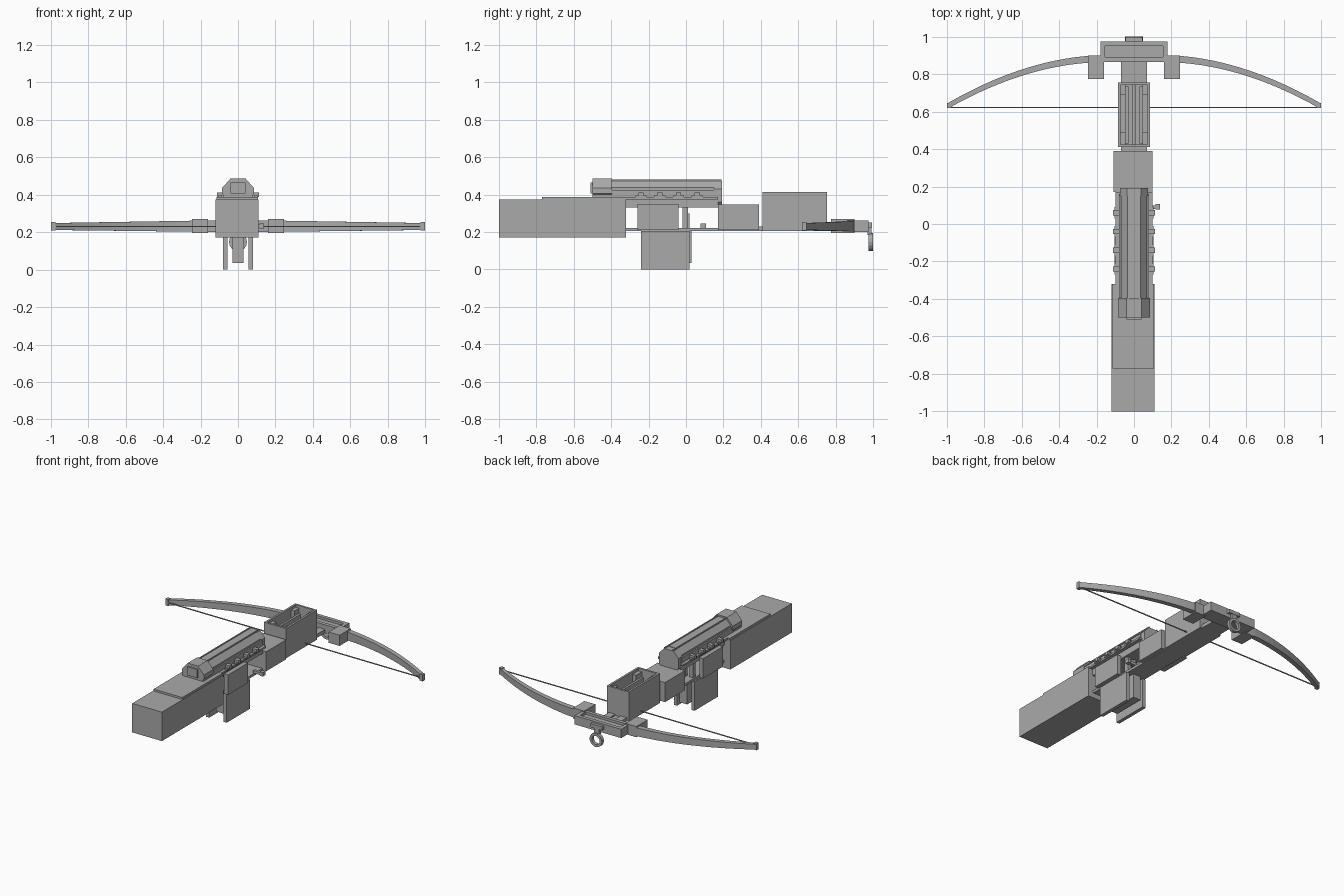
import bpy, bmesh, math
from mathutils import Vector

if "Cube" in bpy.data.objects:
    bpy.data.objects.remove(bpy.data.objects["Cube"])

grey = bpy.data.materials.new("mid grey")
grey.diffuse_color = (0.4, 0.4, 0.4, 1)
grey.use_nodes = True
grey.node_tree.nodes["Principled BSDF"].inputs["Base Color"].default_value = grey.diffuse_color


def finish(name, bm):
    bmesh.ops.recalc_face_normals(bm, faces=bm.faces)
    me = bpy.data.meshes.new(name)
    bm.to_mesh(me)
    bm.free()
    me.materials.append(grey)
    ob = bpy.data.objects.new(name, me)
    bpy.context.collection.objects.link(ob)
    return ob


def boxes(name, *spans):
    """Each span is x0, x1, y0, y1, z0, z1."""
    bm = bmesh.new()
    for x0, x1, y0, y1, z0, z1 in spans:
        vs = bmesh.ops.create_cube(bm, size=1)["verts"]
        for v in vs:
            v.co = Vector((x1 if v.co.x > 0 else x0,
                           y1 if v.co.y > 0 else y0,
                           z1 if v.co.z > 0 else z0))
    return finish(name, bm)


def pair(name, *spans):
    """Boxes repeated on both sides of x = 0."""
    return boxes(name, *spans, *[(-b, -a, c, d, e, f) for a, b, c, d, e, f in spans])


def extrude_y(name, profile, y0, y1):
    """Right half of an xz profile, mirrored and extruded along y."""
    pts = profile + [(-x, z) for x, z in reversed(profile)]
    bm = bmesh.new()
    a = [bm.verts.new((x, y0, z)) for x, z in pts]
    b = [bm.verts.new((x, y1, z)) for x, z in pts]
    bm.faces.new(a)
    bm.faces.new(b)
    for i in range(len(pts)):
        j = (i + 1) % len(pts)
        bm.faces.new((a[i], a[j], b[j], b[i]))
    return finish(name, bm)


def tray(name, x, y0, y1, z0, z1, wall, floor):
    """Box with an open top."""
    return boxes(name, (-x, x, y0, y1, z0, floor),
                 (-x, -x + wall, y0, y1, floor, z1), (x - wall, x, y0, y1, floor, z1),
                 (-x + wall, x - wall, y0, y0 + wall, floor, z1),
                 (-x + wall, x - wall, y1 - wall, y1, floor, z1))


# Stock and its stepped top plate
boxes("stock", (-0.12, 0.11, -1, -0.32, 0.17, 0.373))
boxes("stock_top_plate", (-0.115, 0.107, -0.77, -0.32, 0.373, 0.387))

# Lower rail and receiver
boxes("lower_rail", (-0.07, 0.07, -0.32, 0.89, 0.205, 0.222))
pair("front_rails", (0.02, 0.07, 0.39, 0.89, 0.222, 0.23))
boxes("receiver_roof", (-0.075, 0.075, -0.32, 0.17, 0.33, 0.38))
pair("receiver_side_plates", (0.075, 0.105, -0.26, -0.04, 0.21, 0.35))
boxes("fore_block", (-0.11, 0.1, 0.17, 0.39, 0.21, 0.347))
pair("receiver_lugs", (0.035, 0.06, -0.02, 0.01, 0.22, 0.33))

# Grip with two plates around a core
pair("grip_plates", (0.055, 0.08, -0.24, 0.02, 0, 0.205))
boxes("grip_core", (-0.03, 0.03, -0.2, 0.03, 0.035, 0.205))
boxes("trigger", (-0.012, 0.012, 0.0, 0.02, 0.22, 0.3),
      (-0.012, 0.012, -0.015, 0.005, 0.29, 0.33))
boxes("side_catch", (0.06, 0.12, 0.08, 0.1, 0.222, 0.24),
      (0.115, 0.138, 0.078, 0.108, 0.218, 0.245))

# Open magazine with internal rails
tray("magazine", 0.085, 0.41, 0.755, 0.205, 0.413, 0.014, 0.25)
pair("magazine_liners", (0.045, 0.071, 0.424, 0.49, 0.25, 0.395),
     (0.03, 0.045, 0.43, 0.735, 0.25, 0.36),
     (0.045, 0.071, 0.69, 0.741, 0.25, 0.395))
boxes("magazine_follower", (-0.01, 0.01, 0.424, 0.741, 0.25, 0.33))

# Scope: base, faceted tube, eyepiece and front cap
boxes("scope_base", (-0.1, 0.1, -0.33, 0.17, 0.375, 0.388),
      (-0.08, 0.08, -0.5, 0.16, 0.388, 0.425))
pair("scope_bolts", *[s for y in (0.06, -0.04, -0.14, -0.24) for s in (
    (0.08, 0.112, y - 0.014, y + 0.014, 0.387, 0.412),
    (0.085, 0.105, y - 0.03, y + 0.03, 0.382, 0.396))])
extrude_y("scope_tube", [(0.07, 0.42), (0.07, 0.437), (0.035, 0.475)], -0.4, 0.15)
extrude_y("scope_eyepiece", [(0.07, 0.39), (0.085, 0.405), (0.085, 0.435),
                             (0.04, 0.486)], -0.5, -0.395)
cap = extrude_y("scope_front_cap", [(0.05, 0.33), (0.075, 0.36), (0.075, 0.43),
                                    (0.038, 0.472)], 0.15, 0.192)
boxes("scope_eyecup", (-0.04, 0.04, -0.51, -0.5, 0.405, 0.465))
pair("scope_ridges", (0.028, 0.036, -0.4, 0.19, 0.474, 0.48))

# Bore cut into the front cap
bm = bmesh.new()
bmesh.ops.create_cone(bm, cap_ends=True, segments=8, radius1=0.042, radius2=0.042, depth=0.05)
for v in bm.verts:
    v.co = Vector((v.co.x, 0.195 + v.co.z, 0.405 + v.co.y))
cutter = finish("bore_cutter", bm)
cutter.hide_render = True
cutter.hide_viewport = True
cutter.display_type = "WIRE"
mod = cap.modifiers.new("bore", "BOOLEAN")
mod.object = cutter
mod.operation = "DIFFERENCE"
mod.solver = "EXACT"

# Bow bridge, recessed on top, with limb clamps
tray("bow_bridge", 0.18, 0.865, 0.975, 0.2, 0.262, 0.025, 0.245)
pair("limb_clamps", (0.16, 0.245, 0.775, 0.9, 0.195, 0.27))


# Curved limbs tapering toward the tips
def limb_point(t):
    x = 0.16 + 0.83 * t
    return x, 0.882 - 0.25 * t ** 1.9


bm = bmesh.new()
n = 16
for side in (1, -1):
    rings = []
    for i in range(n + 1):
        t = i / n
        x, y = limb_point(t)
        slope = -0.25 * 1.9 * t ** 0.9 / 0.83
        nrm = Vector((-slope, 1, 0)).normalized() * (0.019 - 0.006 * t)
        h0, h1 = 0.201 + 0.01 * t, 0.262 - 0.014 * t
        rings.append([bm.verts.new((side * (x + s * nrm.x), y + s * nrm.y, z))
                      for s, z in ((-1, h0), (1, h0), (1, h1), (-1, h1))])
    for a, b in zip(rings, rings[1:]):
        for k in range(4):
            bm.faces.new((a[k], a[(k + 1) % 4], b[(k + 1) % 4], b[k]))
    bm.faces.new(rings[0])
    bm.faces.new(rings[-1])
finish("bow_limbs", bm)
pair("limb_tips", (0.975, 0.998, 0.62, 0.645, 0.207, 0.253))
boxes("bow_string", (-0.98, 0.98, 0.619, 0.625, 0.227, 0.233))

# Front hanger and ring
boxes("ring_hanger", (-0.02, 0.02, 0.97, 0.992, 0.185, 0.235),
      (-0.045, 0.045, 0.975, 0.995, 0.225, 0.25))
bm = bmesh.new()
seg = 16
loops = []
for i in range(seg):
    a = 2 * math.pi * i / seg
    loops.append([bm.verts.new((r * math.cos(a), y, 0.147 + r * math.sin(a)))
                  for r, y in ((0.03, 0.977), (0.048, 0.977), (0.048, 1.0), (0.03, 1.0))])
for i in range(seg):
    a, b = loops[i], loops[(i + 1) % seg]
    for k in range(4):
        bm.faces.new((a[k], a[(k + 1) % 4], b[(k + 1) % 4], b[k]))
finish("front_ring", bm)
